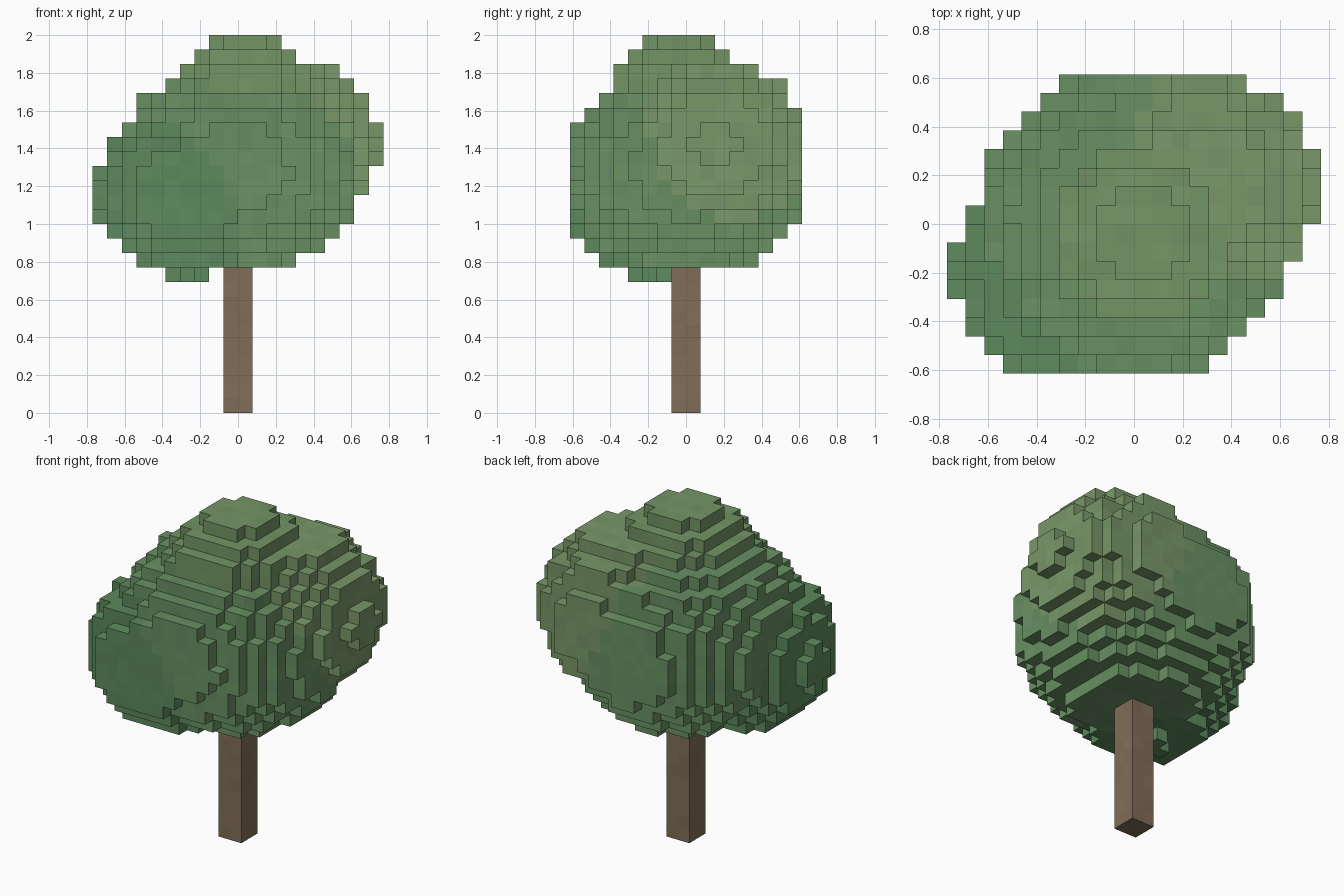
import bpy, bmesh, random
from mathutils import Vector

if "Cube" in bpy.data.objects:
    bpy.data.objects.remove(bpy.data.objects["Cube"])

random.seed(3)
V = 1 / 13  # voxel size: 26 voxels tall


def material(name, rgb):
    m = bpy.data.materials.new(name)
    m.diffuse_color = (*rgb, 1)
    m.use_nodes = True
    m.node_tree.nodes["Principled BSDF"].inputs["Base Color"].default_value = m.diffuse_color
    return m


def shade(rgb):
    # three slight tints of one colour
    return [tuple(c * k for c in rgb) for k in (0.95, 1.0, 1.05)]


def voxel_object(name, cells, colours):
    """Outer skin of a set of voxels; cells maps (i,j,k) to a colour index."""
    bm = bmesh.new()
    verts = {}

    def vert(p):
        if p not in verts:
            verts[p] = bm.verts.new(Vector(p) * V)
        return verts[p]

    for c, mat in cells.items():
        tint = mat * 3 + random.choice((0, 1, 1, 1, 2))
        for axis in range(3):
            u, w = (axis + 1) % 3, (axis + 2) % 3
            for side in (0, 1):
                n = list(c)
                n[axis] += 2 * side - 1
                if tuple(n) in cells:
                    continue
                quad = []
                for a, b in ((0, 0), (1, 0), (1, 1), (0, 1)):
                    p = list(c)
                    p[axis] += side
                    p[u] += a
                    p[w] += b
                    quad.append(vert(tuple(p)))
                f = bm.faces.new(quad if side else quad[::-1])
                f.material_index = tint
    me = bpy.data.meshes.new(name)
    bm.to_mesh(me)
    bm.free()
    for i, rgb in enumerate(colours):
        for j, tinted in enumerate(shade(rgb)):
            me.materials.append(material(f"{name}_{i}_{j}", tinted))
    ob = bpy.data.objects.new(name, me)
    bpy.context.collection.objects.link(ob)
    return ob


# leaf clumps in voxel units: centre, radius squared, vertical squash, lowest layer
clumps = [
    ((0, 0.1, 16.8), 70.5, 1.27, 10),      # main
    ((-3.5, -2.5, 15.1), 39.2, 1.2, 9),    # low left
    ((3.5, 2.05, 18.3), 38.5, 1.0, 9),     # high right
    ((0.5, -0.5, 21.0), 26.4, 1.0, 9),     # crown
]
greens = [(0.14, 0.28, 0.125), (0.11, 0.25, 0.11),
          (0.19, 0.31, 0.14), (0.17, 0.30, 0.13)]

# leaves, cut flat at the front and back of the grid
leaves = {}
for i in range(-10, 10):
    for j in range(-8, 8):
        for k in range(9, 26):
            best = 1.0
            for n, ((cx, cy, cz), r2, squash, low) in enumerate(clumps):
                d = ((i + .5 - cx) ** 2 + (j + .5 - cy) ** 2
                     + squash * (k + .5 - cz) ** 2) / r2
                if d < best and k >= low:
                    best = d
                    leaves[i, j, k] = n
voxel_object("leaves", leaves, greens)

# trunk
trunk = {(i, j, k): 0 for i in (-1, 0) for j in (-1, 0) for k in range(10)}
voxel_object("trunk", trunk, [(0.22, 0.155, 0.10)])
